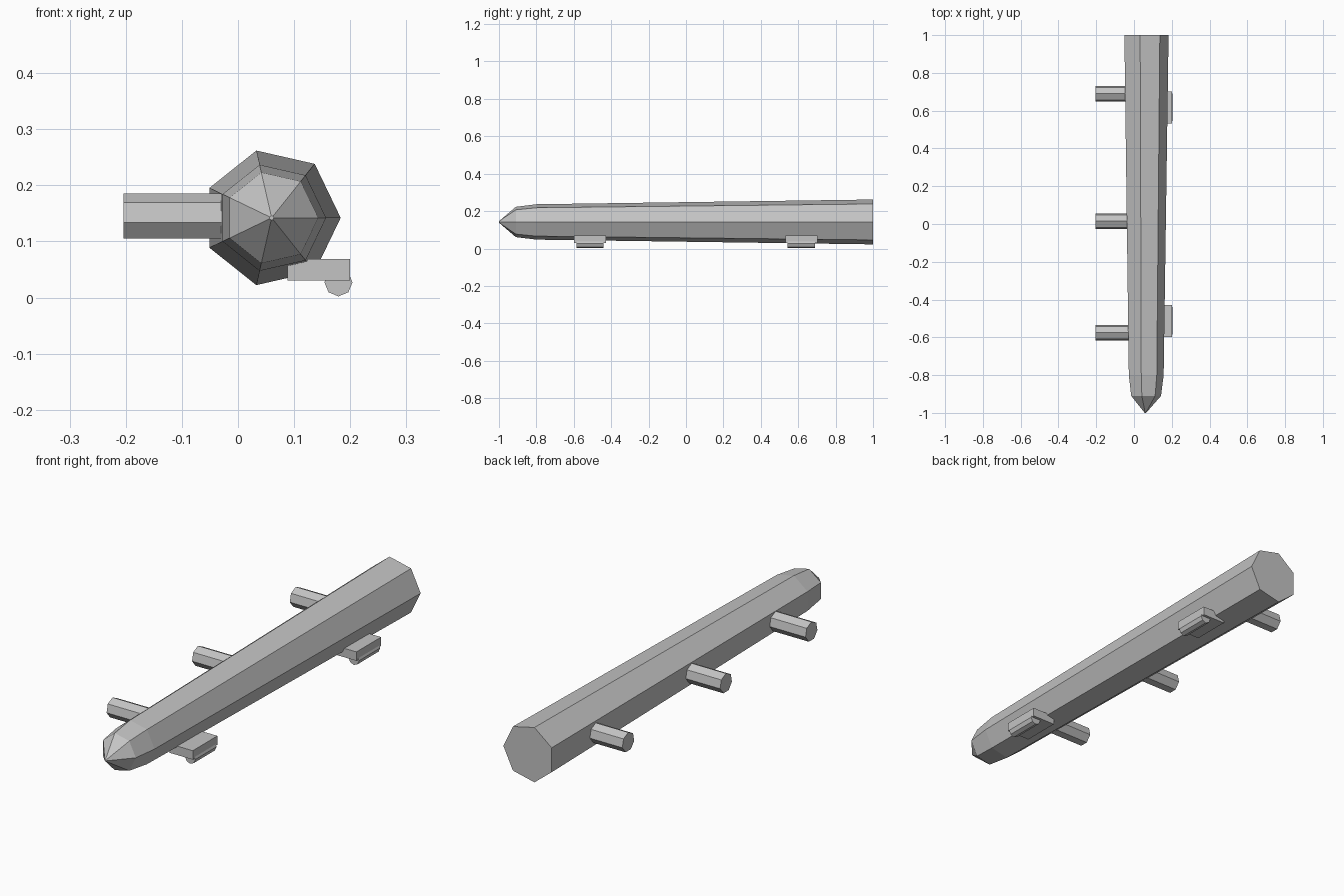
import bpy, math
from mathutils import Vector

cube = bpy.data.objects.get("Cube")
if cube:
    bpy.data.objects.remove(cube, do_unlink=True)

grey = bpy.data.materials.new("plain grey")
grey.use_nodes = True
grey.diffuse_color = (0.55, 0.55, 0.55, 1)
bsdf = next(n for n in grey.node_tree.nodes if n.type == 'BSDF_PRINCIPLED')
bsdf.inputs["Base Color"].default_value = grey.diffuse_color


def lathe(name, sides, rings, origin, axis, u, v):
    """Flat-sided solid: rings are (distance along axis, radius); the first corner points along u."""
    o, axis, u, v = map(Vector, (origin, axis, u, v))
    verts, faces = [], []
    for dist, r in rings:
        for i in range(sides):
            a = math.tau * i / sides
            verts.append(o + axis * dist + u * r * math.cos(a) + v * r * math.sin(a))
    for k in range(len(rings) - 1):
        for i in range(sides):
            j = (i + 1) % sides
            faces.append((k * sides + i, k * sides + j, (k + 1) * sides + j, (k + 1) * sides + i))
    faces.append(tuple(reversed(range(sides))))
    faces.append(tuple(range((len(rings) - 1) * sides, len(rings) * sides)))
    mesh = bpy.data.meshes.new(name)
    mesh.from_pydata(verts, [], faces)
    if axis.dot(u.cross(v)) < 0:
        mesh.flip_normals()
    mesh.materials.append(grey)
    obj = bpy.data.objects.new(name, mesh)
    bpy.context.collection.objects.link(obj)
    return obj


def box(name, low, high):
    low, high = Vector(low), Vector(high)
    bpy.ops.mesh.primitive_cube_add(size=1, location=(low + high) / 2)
    obj = bpy.context.object
    obj.name = name
    for vert in obj.data.vertices:
        vert.co *= high - low
    obj.data.materials.append(grey)
    return obj


X, Y, Z = (1, 0, 0), (0, 1, 0), (0, 0, 1)

# Tapered seven-sided body with pointed nose
lathe("body", 7, [(-1, 0.004), (-0.91, 0.083), (-0.8, 0.097), (1, 0.123)],
      (0.06, 0, 0.142), Y, X, Z)

# Side pegs
for label, y in (("front", -0.575), ("middle", 0.015), ("rear", 0.69)):
    lathe(label + "_peg", 7, [(-0.204, 0.042), (0.03, 0.042)], (0, y, 0.143), X, Z, Y)

# Mounting brackets with rounded rails beneath
for label, y in (("front", -0.513), ("rear", 0.617)):
    box(label + "_bracket", (0.088, y - 0.085, 0.03), (0.2, y + 0.085, 0.069))
    lathe(label + "_rail", 8, [(-0.073, 0.025), (0.073, 0.025)],
          (0.179, y, 0.027), Y, X, Z)
